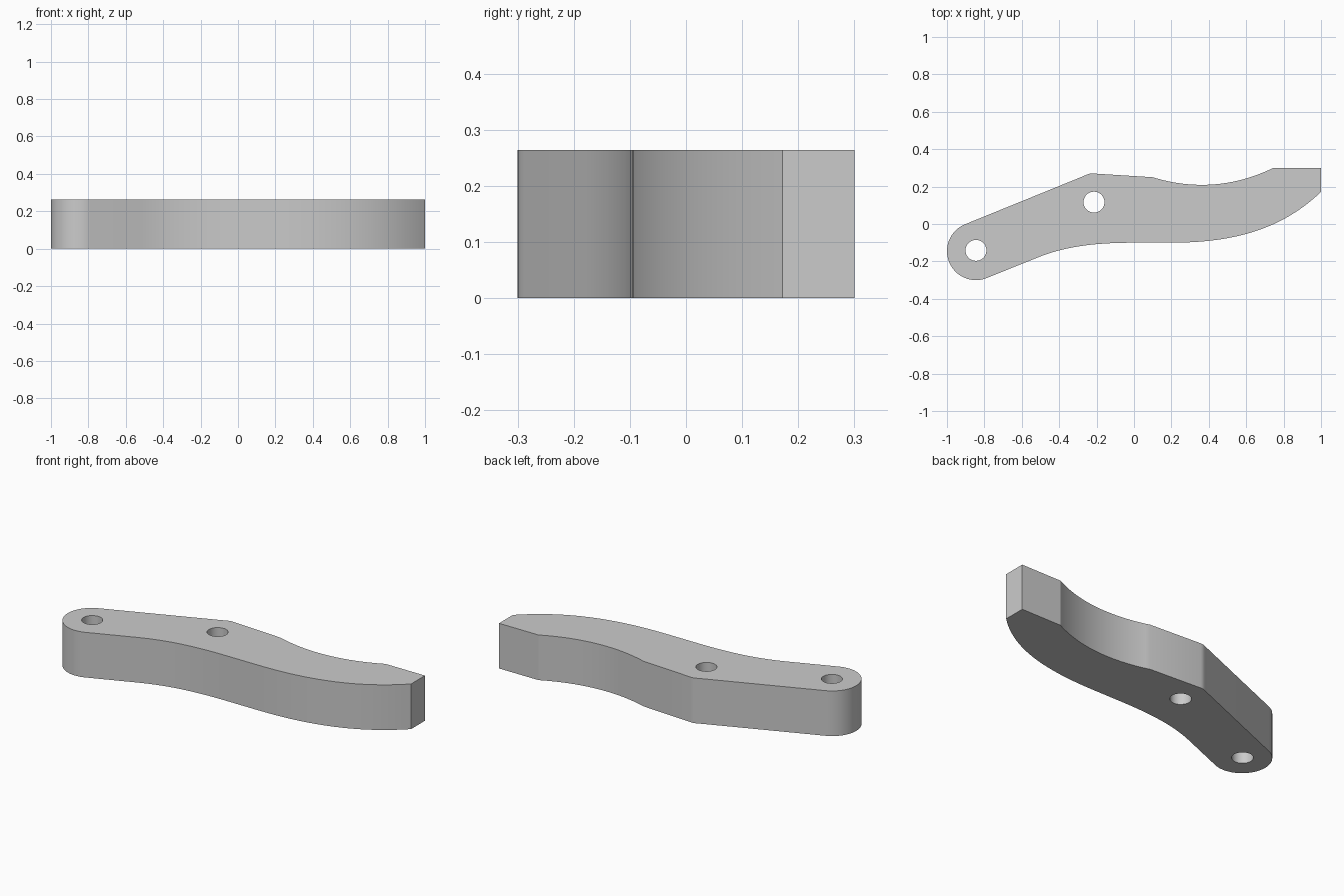
import bpy, bmesh
from math import cos, sin, pi, radians
from mathutils import Vector

if "Cube" in bpy.data.objects:
    bpy.data.objects.remove(bpy.data.objects["Cube"])

HEIGHT = 0.264


def arc(cx, cy, r, a0, a1, n):
    return [(cx + r * cos(a0 + (a1 - a0) * i / n),
             cy + r * sin(a0 + (a1 - a0) * i / n)) for i in range(n + 1)]


def bezier(p0, p1, p2, p3, n):
    p0, p1, p2, p3 = map(Vector, (p0, p1, p2, p3))
    pts = []
    for i in range(n + 1):
        t = i / n
        s = 1 - t
        pts.append(tuple(p0 * s**3 + p1 * 3 * s * s * t + p2 * 3 * s * t * t + p3 * t**3))
    return pts


# Outer outline, anticlockwise from the upper side of the rounded end
tilt = radians(22.0)
outline = arc(-0.845, -0.145, 0.155, pi / 2 + tilt, 1.5 * pi + tilt, 32)
outline += bezier((-0.52, -0.181), (-0.37, -0.121), (-0.22, -0.1), (0.0, -0.1), 16)
outline += bezier((0.2, -0.1), (0.55, -0.1), (0.8, -0.02), (1.0, 0.172), 24)
outline += [(1.0, 0.3)]
outline += bezier((0.745, 0.3), (0.53, 0.195), (0.31, 0.185), (0.1, 0.25), 24)
outline += bezier((-0.22, 0.27), (-0.24, 0.271), (-0.25, 0.265), (-0.275, 0.254), 6)

# Two pivot holes
holes = [arc(x, y, 0.056, 0, 2 * pi, 32)[:-1] for x, y in ((-0.845, -0.141), (-0.214, 0.117))]

# Fill the profile around the holes and extrude it
bm = bmesh.new()
edges = []
for loop in [outline] + holes:
    vs = [bm.verts.new((x, y, 0)) for x, y in loop]
    edges += [bm.edges.new((vs[i - 1], vs[i])) for i in range(len(vs))]
bmesh.ops.triangle_fill(bm, edges=edges, use_beauty=True, use_dissolve=False)
result = bmesh.ops.extrude_face_region(bm, geom=bm.faces[:], use_keep_orig=True)
top = [g for g in result["geom"] if isinstance(g, bmesh.types.BMVert)]
bmesh.ops.translate(bm, verts=top, vec=(0, 0, HEIGHT))
bmesh.ops.recalc_face_normals(bm, faces=bm.faces[:])

mesh = bpy.data.meshes.new("lever_arm")
bm.to_mesh(mesh)
bm.free()
lever = bpy.data.objects.new("lever_arm", mesh)
bpy.context.collection.objects.link(lever)
bpy.context.view_layer.objects.active = lever
lever.select_set(True)
bpy.ops.object.shade_smooth_by_angle(angle=radians(15))
